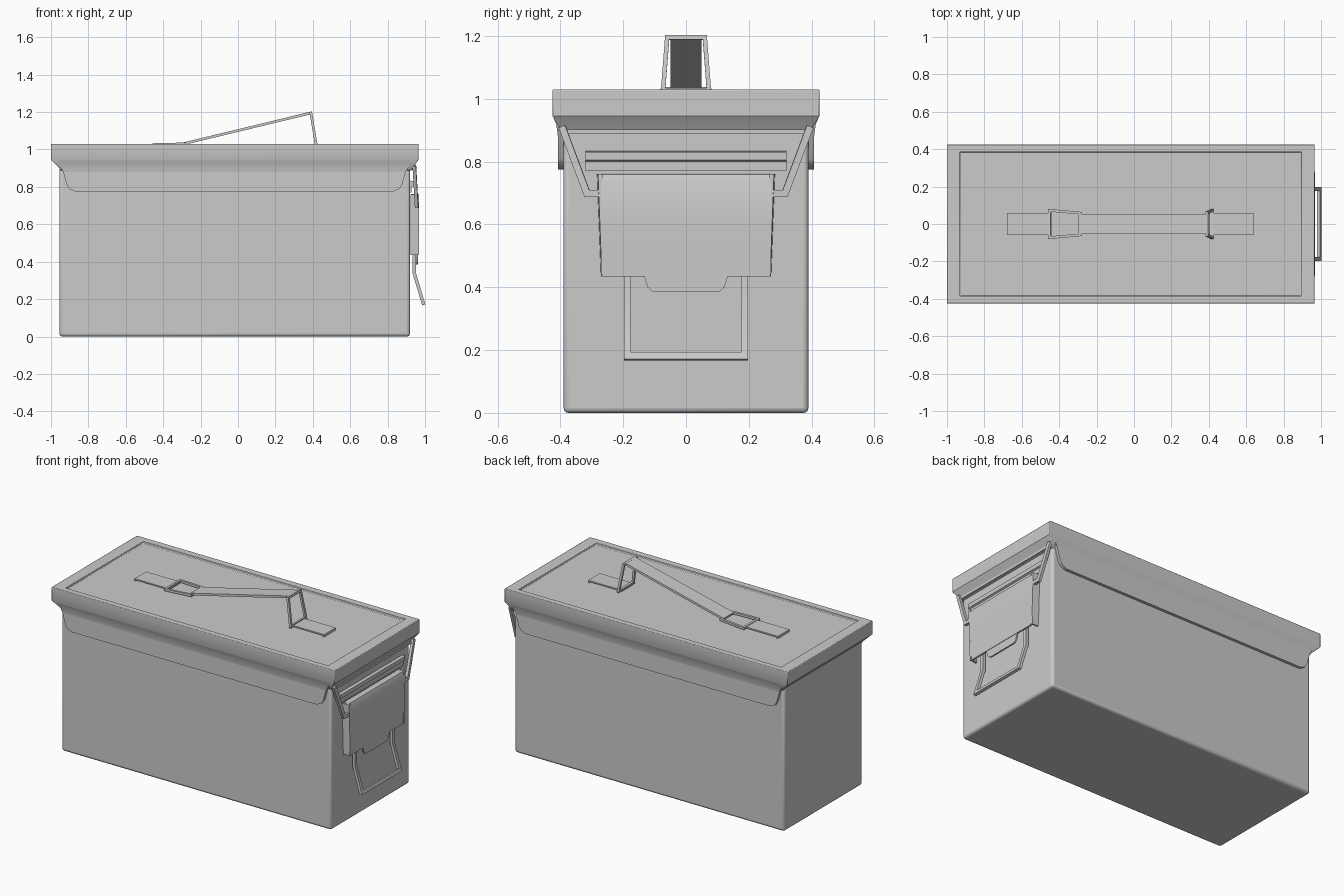
import bpy, bmesh, math
from mathutils import Vector

if "Cube" in bpy.data.objects:
    bpy.data.objects.remove(bpy.data.objects["Cube"])


def finish(name, bm, bevel=0, segs=2):
    bmesh.ops.recalc_face_normals(bm, faces=bm.faces[:])
    me = bpy.data.meshes.new(name)
    bm.to_mesh(me)
    bm.free()
    ob = bpy.data.objects.new(name, me)
    bpy.context.collection.objects.link(ob)
    bpy.ops.object.select_all(action='DESELECT')
    bpy.context.view_layer.objects.active = ob
    ob.select_set(True)
    bpy.ops.object.shade_smooth_by_angle(angle=math.radians(35))
    if bevel:
        m = ob.modifiers.new("bevel", 'BEVEL')
        m.width, m.segments = bevel, segs
        m.limit_method, m.angle_limit = 'ANGLE', math.radians(60)
    return ob


def loft(name, rings, bevel=0, segs=2, closed=False):
    """Bridge point rings; cap the ends, or join last to first."""
    bm = bmesh.new()
    vs = [[bm.verts.new(p) for p in r] for r in rings]
    n = len(vs[0])
    for k in range(len(vs) if closed else len(vs) - 1):
        a, b = vs[k], vs[(k + 1) % len(vs)]
        for i in range(n):
            bm.faces.new((a[i], a[(i + 1) % n], b[(i + 1) % n], b[i]))
    if not closed:
        bm.faces.new(vs[0])
        bm.faces.new(vs[-1])
    return finish(name, bm, bevel, segs)


def rect(x0, x1, y, z):
    return [(x0, -y, z), (x1, -y, z), (x1, y, z), (x0, y, z)]


def strip(name, pts, up, w, h, closed=False):
    """Sweep a w x h rectangle along a path with mitred corners; h lies along up."""
    p = [Vector(q) for q in pts]
    n = len(p)
    seg = [(p[(i + 1) % n] - p[i]).normalized() for i in range(n)]
    side = seg[0].cross(Vector(up)).normalized()
    nor = side.cross(seg[0])
    ring = [p[0] + side * (w / 2 * a) + nor * (h / 2 * b)
            for a, b in ((-1, -1), (1, -1), (1, 1), (-1, 1))]
    rings = []
    for i in range(n):
        d = seg[max(i - 1, 0)]
        out = seg[i] if closed or i < n - 1 else d
        inc = seg[i - 1] if closed or i > 0 else out
        m = (inc + out).normalized()
        ring = [v + d * ((p[i] - v).dot(m) / d.dot(m)) for v in ring]
        rings.append(ring)
    return loft(name, rings, closed=closed)


# Box body with softly rounded edges
loft("body", [rect(-0.955, 0.92, 0.39, 0), rect(-0.955, 0.92, 0.39, 0.93)], 0.016, 3)

# Lid: tapered lower skirt, upright band, rim and recessed top panel
loft("lid", [rect(-0.95, 0.927, 0.393, 0.888), rect(-0.955, 0.933, 0.398, 0.90),
             rect(-1, 0.965, 0.425, 0.945), rect(-1, 0.965, 0.425, 1.03),
             rect(-0.93, 0.895, 0.385, 1.03), rect(-0.93, 0.895, 0.385, 1.014)], 0.004)

# Hanging flaps along both long sides of the lid, with rounded lower corners
outline = [(-0.95, 0.91), (-0.935, 0.88), (-0.915, 0.81), (-0.9, 0.788), (-0.87, 0.775),
           (0.83, 0.775), (0.86, 0.788), (0.877, 0.81), (0.897, 0.88), (0.915, 0.91)]
for s, label in ((-1, "front"), (1, "back")):
    loft(label + "_lid_flap", [[(x, s * y, z) for x, z in outline] for y in (0.385, 0.408)])
    # Concave fillet running from the lid band into the flap
    fillet = [(0.385, 0.945), (0.424, 0.945), (0.413, 0.918), (0.408, 0.88), (0.385, 0.88)]
    loft(label + "_lid_fillet", [[(x * (1 if z > 0.9 else 0.975), s * y, z) for y, z in fillet]
                                 for x in (-0.953, 0.918)])

# Carrying handle: folded mounting plates, wire links and raised strap
strip("left_handle_plate", [(-0.675, 0, 1.012), (-0.675, 0, 1.025), (-0.44, 0, 1.025)],
      (-1, 0, 0), 0.115, 0.008)
strip("right_handle_plate", [(0.635, 0, 1.012), (0.635, 0, 1.025), (0.405, 0, 1.025)],
      (1, 0, 0), 0.115, 0.008)
strip("left_handle_link", [(-0.452, -0.073, 1.026), (-0.285, -0.058, 1.03),
                           (-0.285, 0.058, 1.03), (-0.452, 0.073, 1.026)],
      (0, 0, 1), 0.014, 0.014, True)
strip("right_handle_link", [(0.418, -0.073, 1.026), (0.39, -0.06, 1.195),
                            (0.39, 0.06, 1.195), (0.418, 0.073, 1.026)],
      (1, 0, 0.16), 0.014, 0.014, True)
strip("handle_strap", [(-0.295, 0, 1.03), (0.393, 0, 1.196)], (0, 0, 1), 0.1, 0.014)

# Latch: hinge bracket on the right end wall
loft("latch_bracket", [[(0.915, y, 0.77), (0.928, y, 0.77), (0.928, y, 0.80), (0.938, y, 0.805),
                        (0.938, y, 0.83), (0.915, y, 0.835)] for y in (-0.32, 0.32)])

# Latch lever: slightly bowed plate with a lower tab, side and top flanges
strip("latch_lever", [(0.925, 0, 0.758), (0.955, 0, 0.755), (0.963, 0, 0.735), (0.964, 0, 0.6),
                      (0.96, 0, 0.435)], (0, 0, 1), 0.54, 0.01)
tab = [(-0.135, 0.44), (-0.122, 0.40), (-0.105, 0.385), (0.105, 0.385), (0.122, 0.40), (0.135, 0.44)]
loft("latch_tab", [[(x, y, z) for y, z in tab] for x in (0.952, 0.962)])
for s, label in ((-1, "front"), (1, "back")):
    side = [(0.278, 0.76), (0.263, 0.435), (0.271, 0.435), (0.283, 0.76)]
    wedge = [(0.265, 0.76), (0.258, 0.435), (0.268, 0.435), (0.28, 0.76)]
    loft(label + "_latch_flange", [[(x, s * y, z) for y, z in o]
                                   for x, o in ((0.922, side), (0.968, wedge))])

# Wire bail that pulls the lid down
strip("latch_bail", [(0.958, -0.25, 0.698), (0.955, -0.315, 0.698), (0.943, -0.395, 0.912)],
      (1, 0, 0), 0.022, 0.018)
strip("latch_bail_back", [(0.958, 0.25, 0.698), (0.955, 0.315, 0.698), (0.943, 0.395, 0.912)],
      (1, 0, 0), 0.022, 0.018)
strip("latch_bail_crossbar", [(0.935, -0.385, 0.895), (0.935, 0.385, 0.895)],
      (1, 0, 0), 0.014, 0.014)

# Bent wire carry loop below the lever
strip("carry_loop", [(0.942, -0.187, 0.50), (0.942, -0.187, 0.34), (0.99, -0.187, 0.18),
                     (0.99, 0.187, 0.18), (0.942, 0.187, 0.34), (0.942, 0.187, 0.50)],
      (1, 0, 0), 0.022, 0.018)
